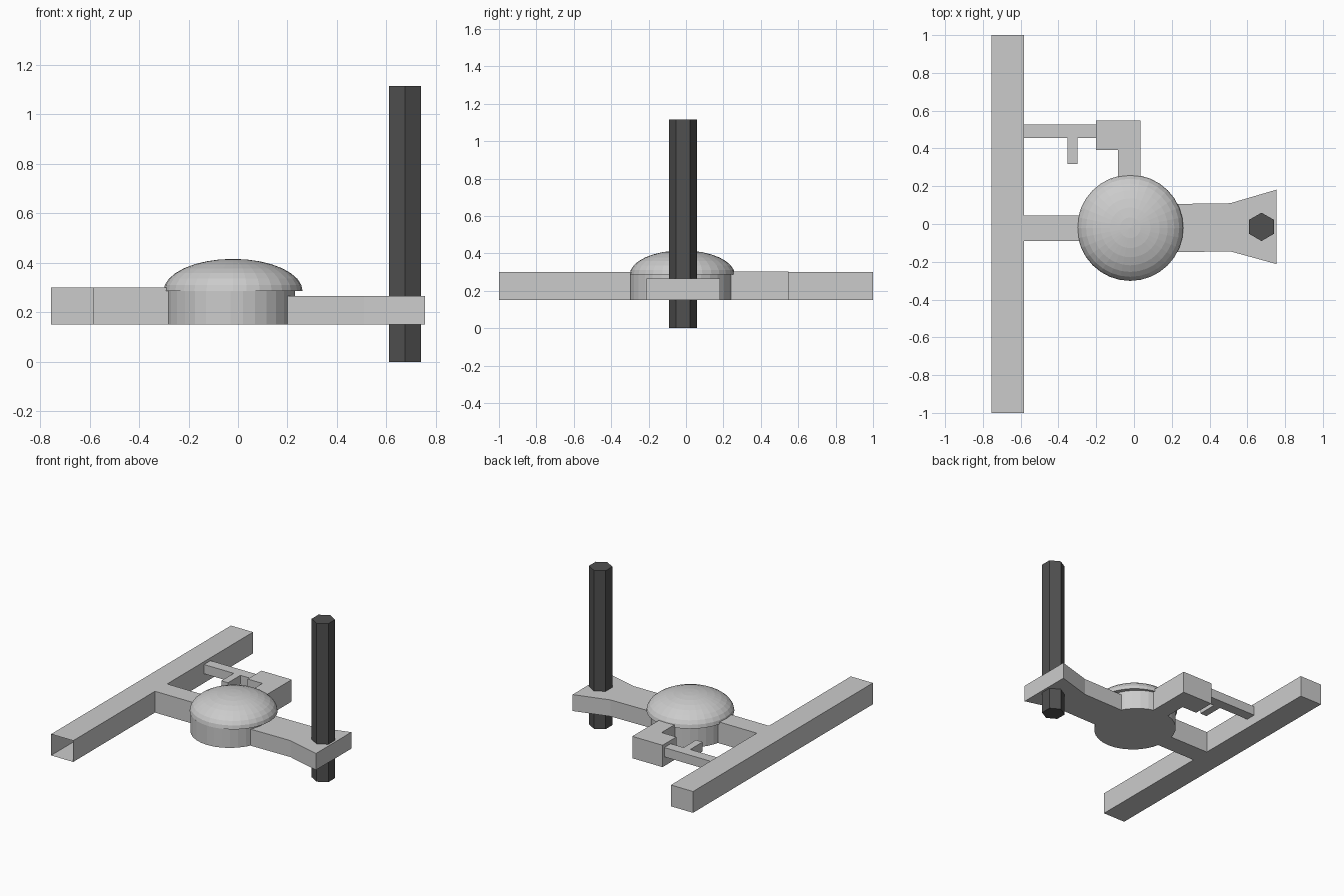
import bpy, bmesh, math
from mathutils import Matrix, Vector

if "Cube" in bpy.data.objects:
    bpy.data.objects.remove(bpy.data.objects["Cube"])


def finish(name, bm):
    bmesh.ops.recalc_face_normals(bm, faces=bm.faces)
    mesh = bpy.data.meshes.new(name)
    bm.to_mesh(mesh)
    bm.free()
    obj = bpy.data.objects.new(name, mesh)
    bpy.context.collection.objects.link(obj)
    return obj


def prism(name, outline, z0, z1, open_front=False):
    """Extrude a flat xy outline from z0 to z1."""
    bm = bmesh.new()
    base = bm.faces.new([bm.verts.new((x, y, z0)) for x, y in outline])
    top = bmesh.ops.extrude_face_region(bm, geom=[base], use_keep_orig=True)
    verts = [g for g in top["geom"] if isinstance(g, bmesh.types.BMVert)]
    bmesh.ops.translate(bm, vec=(0, 0, z1 - z0), verts=verts)
    bmesh.ops.recalc_face_normals(bm, faces=bm.faces)
    if open_front:
        front = [f for f in bm.faces if f.normal.y < -0.9]
        bmesh.ops.delete(bm, geom=front, context='FACES')
    return finish(name, bm)


def box(name, x0, x1, y0, y1, z0, z1, **kw):
    return prism(name, [(x0, y0), (x1, y0), (x1, y1), (x0, y1)], z0, z1, **kw)


def ring(n, cx, cy, rx, ry, turn=0.0):
    return [(cx + rx * math.cos(turn + i * math.tau / n),
             cy + ry * math.sin(turn + i * math.tau / n)) for i in range(n)]


# Long square rail, open at the front end
box("rail", -0.755, -0.583, -1, 1, 0.15, 0.30, open_front=True)

# Bridge from rail to drum
box("bridge", -0.585, -0.25, -0.09, 0.045, 0.15, 0.30)

# Round drum
prism("drum", ring(32, -0.03, -0.025, 0.26, 0.275), 0.15, 0.286)

# Overhanging flattened dome
bm = bmesh.new()
bmesh.ops.create_uvsphere(bm, u_segments=32, v_segments=16, radius=1)
bmesh.ops.bisect_plane(bm, geom=bm.verts[:] + bm.edges[:] + bm.faces[:],
                       plane_co=(0, 0, 0), plane_no=(0, 0, 1), clear_inner=True)
bmesh.ops.holes_fill(bm, edges=[e for e in bm.edges if e.is_boundary], sides=0)
bm.transform(Matrix.Translation(Vector((-0.02, -0.02, 0.286)))
             @ Matrix.Diagonal((0.281, 0.281, 0.13, 1)))
finish("dome", bm)

# Flared arm holding the post
prism("flared_arm", [(0.15, -0.15), (0.51, -0.145), (0.755, -0.212),
                     (0.755, 0.182), (0.51, 0.11), (0.15, 0.105)], 0.15, 0.266)

# Side elbow behind the drum
prism("side_elbow", [(-0.085, 0.2), (0.035, 0.2), (0.035, 0.547), (-0.2, 0.547),
                     (-0.2, 0.393), (-0.085, 0.393)], 0.15, 0.304)

# Thin rod with a short peg
box("side_rod", -0.585, -0.19, 0.455, 0.527, 0.215, 0.28)
box("rod_peg", -0.352, -0.3, 0.317, 0.46, 0.215, 0.28)

# Dark hexagonal post
post = prism("hex_post", ring(6, 0.675, -0.015, 0.075, 0.075, math.pi / 6), 0, 1.115)
dark = bpy.data.materials.new("dark_grey")
dark.diffuse_color = (0.08, 0.08, 0.08, 1)
dark.use_nodes = True
dark.node_tree.nodes["Principled BSDF"].inputs["Base Color"].default_value = dark.diffuse_color
post.data.materials.append(dark)
